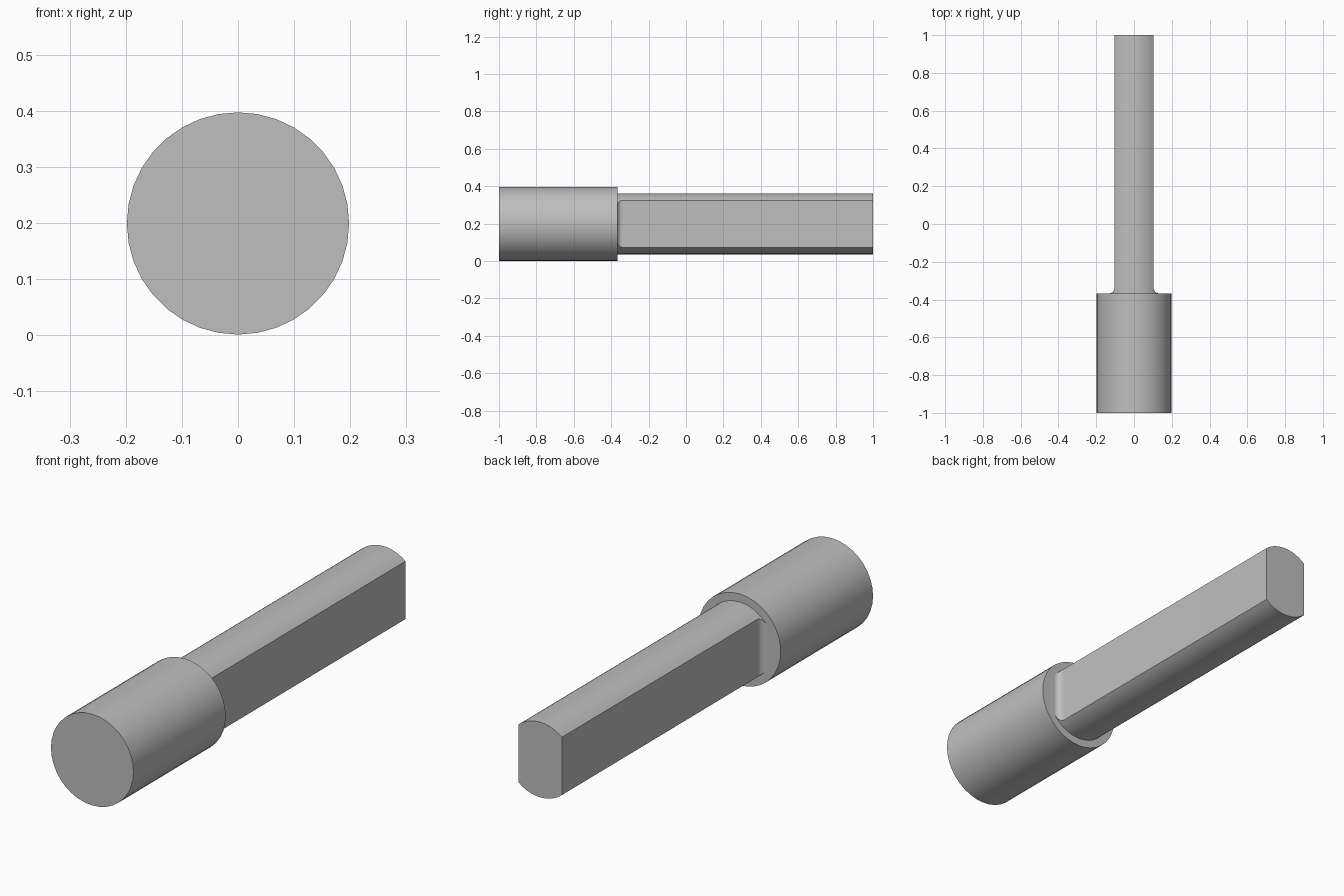
import bpy
import bmesh
from math import acos, cos, pi, radians, sin

if "Cube" in bpy.data.objects:
    bpy.data.objects.remove(bpy.data.objects["Cube"])

AXIS_Z = 0.199       # height of the long axis
HEAD_R = 0.198
SHANK_R = 0.163
FLAT_X = 0.104       # half distance between the two flats
SHOULDER_Y = -0.367
FILLET = 0.028

# Plain grey metal
metal = bpy.data.materials.new("grey_metal")
metal.use_nodes = True
grey = (0.52, 0.52, 0.52, 1)
metal.diffuse_color = grey
metal.node_tree.nodes["Principled BSDF"].inputs["Base Color"].default_value = grey


def loft(name, rings):
    """Skin a list of equal rings of points and cap both ends."""
    bm = bmesh.new()
    loops = [[bm.verts.new(p) for p in ring] for ring in rings]
    count = len(loops[0])
    for a, b in zip(loops, loops[1:]):
        for i in range(count):
            j = (i + 1) % count
            bm.faces.new((a[i], a[j], b[j], b[i]))
    bm.faces.new(loops[0])
    bm.faces.new(loops[-1])
    bmesh.ops.recalc_face_normals(bm, faces=bm.faces)
    mesh = bpy.data.meshes.new(name)
    bm.to_mesh(mesh)
    bm.free()
    mesh.materials.append(metal)
    obj = bpy.data.objects.new(name, mesh)
    bpy.context.collection.objects.link(obj)
    bpy.ops.object.select_all(action='DESELECT')
    obj.select_set(True)
    bpy.context.view_layer.objects.active = obj
    bpy.ops.object.shade_smooth_by_angle(angle=radians(30))
    return obj


def point(radius, angle, y):
    return (radius * cos(angle), y, AXIS_Z + radius * sin(angle))


def flatted_ring(y, half_width, steps=18):
    """Circle cut by two vertical flats: an upper arc and a lower arc."""
    start = acos(half_width / SHANK_R)
    span = pi - 2 * start
    angles = [start + span * i / steps for i in range(steps + 1)]
    return [point(SHANK_R, a + turn, y) for turn in (0, pi) for a in angles]


# Round head
SIDES = 36
loft("head", [[point(HEAD_R, 2 * pi * i / SIDES, y) for i in range(SIDES)]
              for y in (-1, SHOULDER_Y)])

# Shank with two flats that curve out into the shoulder
stations = [(SHOULDER_Y - 0.03, FLAT_X + FILLET)]
for k in range(9):
    t = pi / 2 * k / 8
    stations.append((SHOULDER_Y + FILLET * (1 - cos(t)),
                     FLAT_X + FILLET * (1 - sin(t))))
stations.append((1, FLAT_X))
loft("shank", [flatted_ring(y, w) for y, w in stations])
